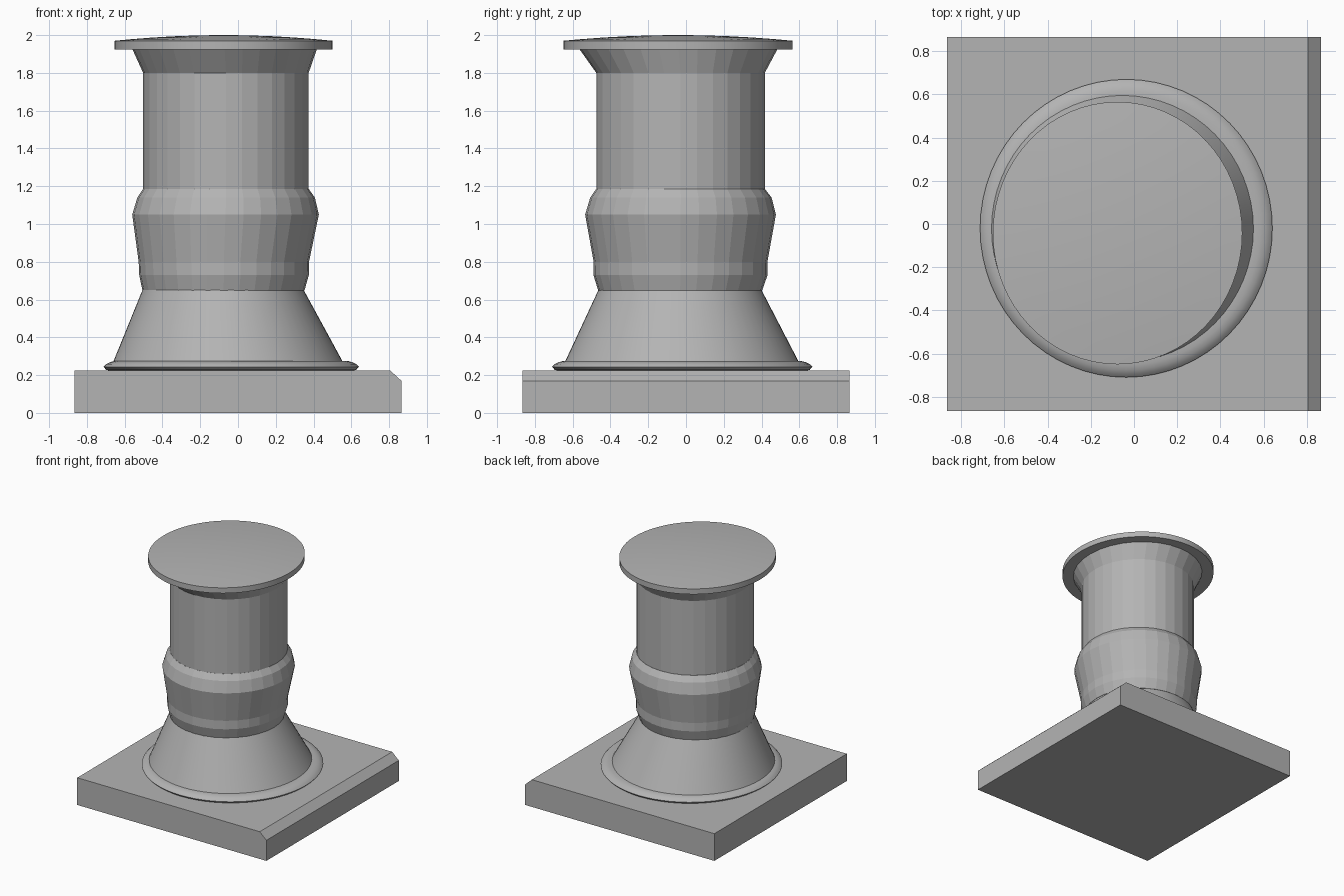
import bpy, bmesh
from math import sin, cos, pi, radians

if "Cube" in bpy.data.objects:
    bpy.data.objects.remove(bpy.data.objects["Cube"])

# mid grey stone
stone = bpy.data.materials.new("grey_stone")
stone.diffuse_color = (.455, .455, .455, 1)
stone.use_nodes = True
stone.node_tree.nodes["Principled BSDF"].inputs["Base Color"].default_value = stone.diffuse_color


def finish(bm, name, smooth_angle=None):
    bmesh.ops.recalc_face_normals(bm, faces=bm.faces)
    mesh = bpy.data.meshes.new(name)
    bm.to_mesh(mesh)
    bm.free()
    mesh.materials.append(stone)
    obj = bpy.data.objects.new(name, mesh)
    bpy.context.collection.objects.link(obj)
    if smooth_angle:
        bpy.ops.object.select_all(action='DESELECT')
        obj.select_set(True)
        bpy.context.view_layer.objects.active = obj
        bpy.ops.object.shade_smooth_by_angle(angle=radians(smooth_angle))
    return obj


def loft(name, rings, sides, smooth_angle=None):
    """Closed stack of ellipses, each given as (cx, cy, rx, ry, z)."""
    bm = bmesh.new()
    loops = [[bm.verts.new((cx + rx * cos(2 * pi * i / sides),
                            cy + ry * sin(2 * pi * i / sides), z))
              for i in range(sides)] for cx, cy, rx, ry, z in rings]
    for a, b in zip(loops, loops[1:]):
        for i in range(sides):
            j = (i + 1) % sides
            bm.faces.new((a[i], a[j], b[j], b[i]))
    bm.faces.new(loops[0][::-1])
    bm.faces.new(loops[-1])
    return finish(bm, name, smooth_angle)


# square plinth, chamfered along its +x top edge
bm = bmesh.new()
profile = [(-.865, 0), (.865, 0), (.865, .17), (.805, .225), (-.865, .225)]
face = bm.faces.new([bm.verts.new((x, -.865, z)) for x, z in profile])
ext = bmesh.ops.extrude_face_region(bm, geom=[face])
bmesh.ops.translate(bm, vec=(0, 1.73, 0),
                    verts=[v for v in ext['geom'] if isinstance(v, bmesh.types.BMVert)])
finish(bm, "plinth")

# rounded ring at the foot of the column
loft("base_ring", [(-.036, -.02, r, r + .013, z) for r, z in
                   [(.635, .222), (.662, .228), (.676, .244), (.662, .258),
                    (.643, .268), (.62, .274), (.59, .275)]], 64, 60)

# conical foot
loft("foot_cone", [(-.053, -.022, .606, .617, .274),
                   (-.079, -.032, .427, .432, .65)], 64, 40)

# bulging collar, faceted
loft("collar", [(-.077, -.031, .429, .434, .648),
                (-.074, -.029, .449, .461, .73),
                (-.075, -.029, .451, .460, .80),
                (-.066, -.029, .494, .505, 1.05),
                (-.063, -.027, .470, .480, 1.14),
                (-.064, -.029, .439, .447, 1.185)], 32)

# straight shaft with flared top, faceted
loft("shaft", [(-.064, -.029, .438, .446, 1.18),
               (-.064, -.029, .438, .446, 1.80),
               (-.071, -.04, .489, .525, 1.927)], 32)

# thin, slightly domed lid
loft("top_lid", [(-.076, -.042, .577, .607, 1.925),
                 (-.076, -.042, .577, .607, 1.97)] +
     [(-.076, -.042, .577 * k, .607 * k, 2 - .03 * k * k)
      for k in (.85, .65, .45, .25, .08)], 64, 30)
